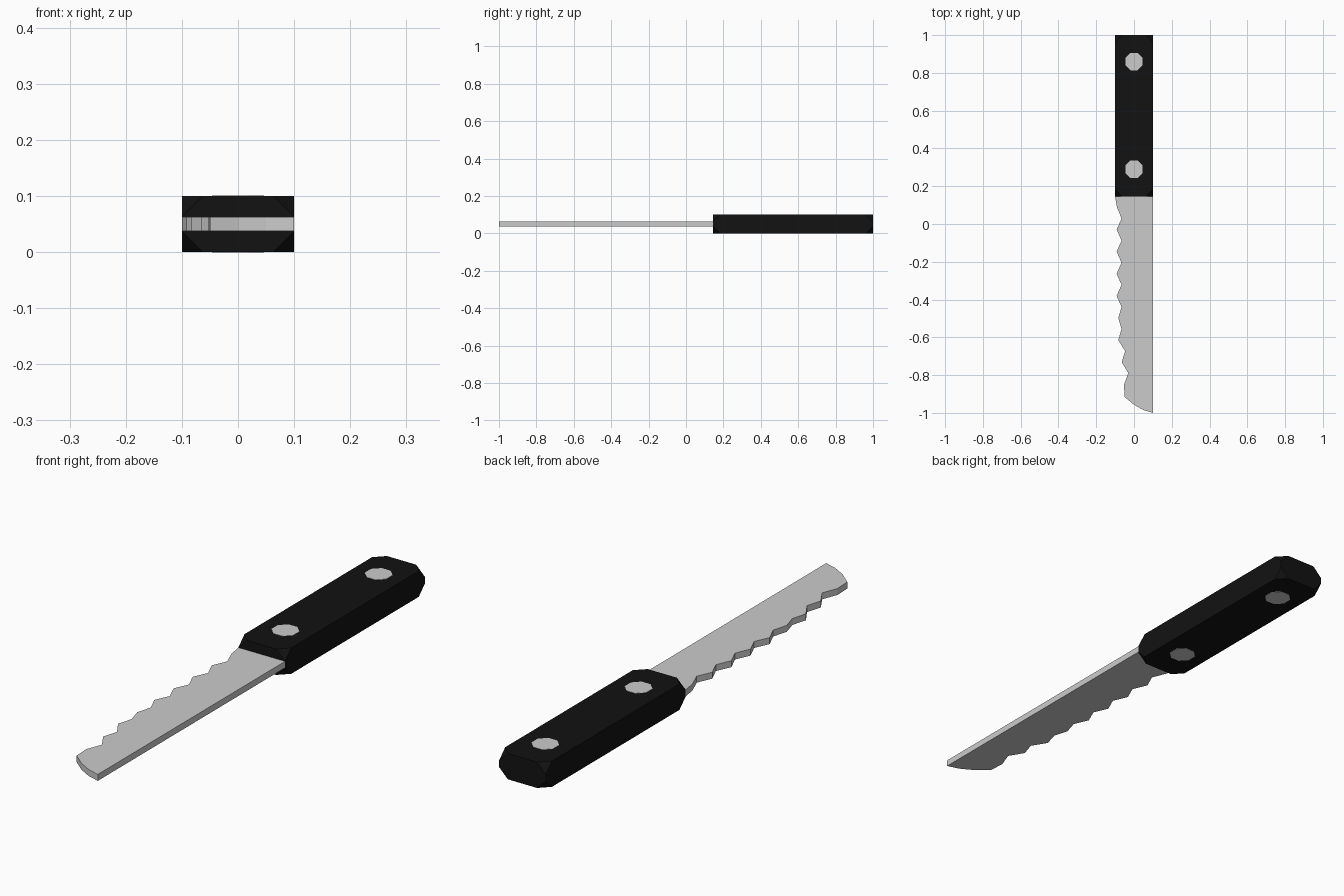
import bpy, bmesh, math
from mathutils import Matrix

if "Cube" in bpy.data.objects:
    bpy.data.objects.remove(bpy.data.objects["Cube"])


def add_object(name, bm, color=None):
    bmesh.ops.recalc_face_normals(bm, faces=bm.faces)
    mesh = bpy.data.meshes.new(name)
    bm.to_mesh(mesh)
    bm.free()
    ob = bpy.data.objects.new(name, mesh)
    bpy.context.collection.objects.link(ob)
    if color:
        mat = bpy.data.materials.new(name + "_paint")
        mat.diffuse_color = color
        mat.use_nodes = True
        mat.node_tree.nodes["Principled BSDF"].inputs["Base Color"].default_value = mat.diffuse_color
        mesh.materials.append(mat)
    return ob


HANDLE_FRONT = 0.145
CORNER = 0.0375

# Handle: block with scooped-off corners
bm = bmesh.new()
length = 1 - HANDLE_FRONT
bmesh.ops.create_cube(bm, size=1, matrix=Matrix.Translation((0, HANDLE_FRONT + length / 2, 0.05))
                      @ Matrix.Diagonal((0.2, length, 0.1, 1)))
bmesh.ops.bevel(bm, geom=bm.verts[:], offset=CORNER, offset_type='OFFSET',
                segments=2, profile=0.25, affect='VERTICES')
add_object("handle", bm, (0.006, 0.006, 0.006, 1))

# Blade: serrated outline extruded to a flat plate
tip = [(0.1, -1), (0.05, -0.985), (0.0, -0.957), (-0.05, -0.915), (-0.053, -0.85)]
teeth = [-0.03, -0.065, -0.047, -0.083, -0.066, -0.083, -0.066, -0.092, -0.066,
         -0.092, -0.066, -0.092, -0.066, -0.092, -0.066, -0.09]
outline = [(0.1, HANDLE_FRONT)] + tip
outline += [(x, -0.79 + 0.0585 * i) for i, x in enumerate(teeth)]
outline += [(-0.1, HANDLE_FRONT)]
bm = bmesh.new()
face = bm.faces.new([bm.verts.new((x, y, CORNER)) for x, y in outline])
ext = bmesh.ops.extrude_face_region(bm, geom=[face], use_keep_orig=True)
top = [g for g in ext["geom"] if isinstance(g, bmesh.types.BMVert)]
bmesh.ops.translate(bm, verts=top, vec=(0, 0, 0.025))
add_object("blade", bm)

# Rivets: octagonal pins right through the handle
for name, y in (("front_rivet", 0.29), ("rear_rivet", 0.86)):
    bm = bmesh.new()
    bmesh.ops.create_cone(bm, cap_ends=True, segments=8, radius1=0.05, radius2=0.05, depth=0.102,
                          matrix=Matrix.Translation((0, y, 0.05)) @ Matrix.Rotation(math.pi / 8, 4, 'Z'))
    add_object(name, bm)
